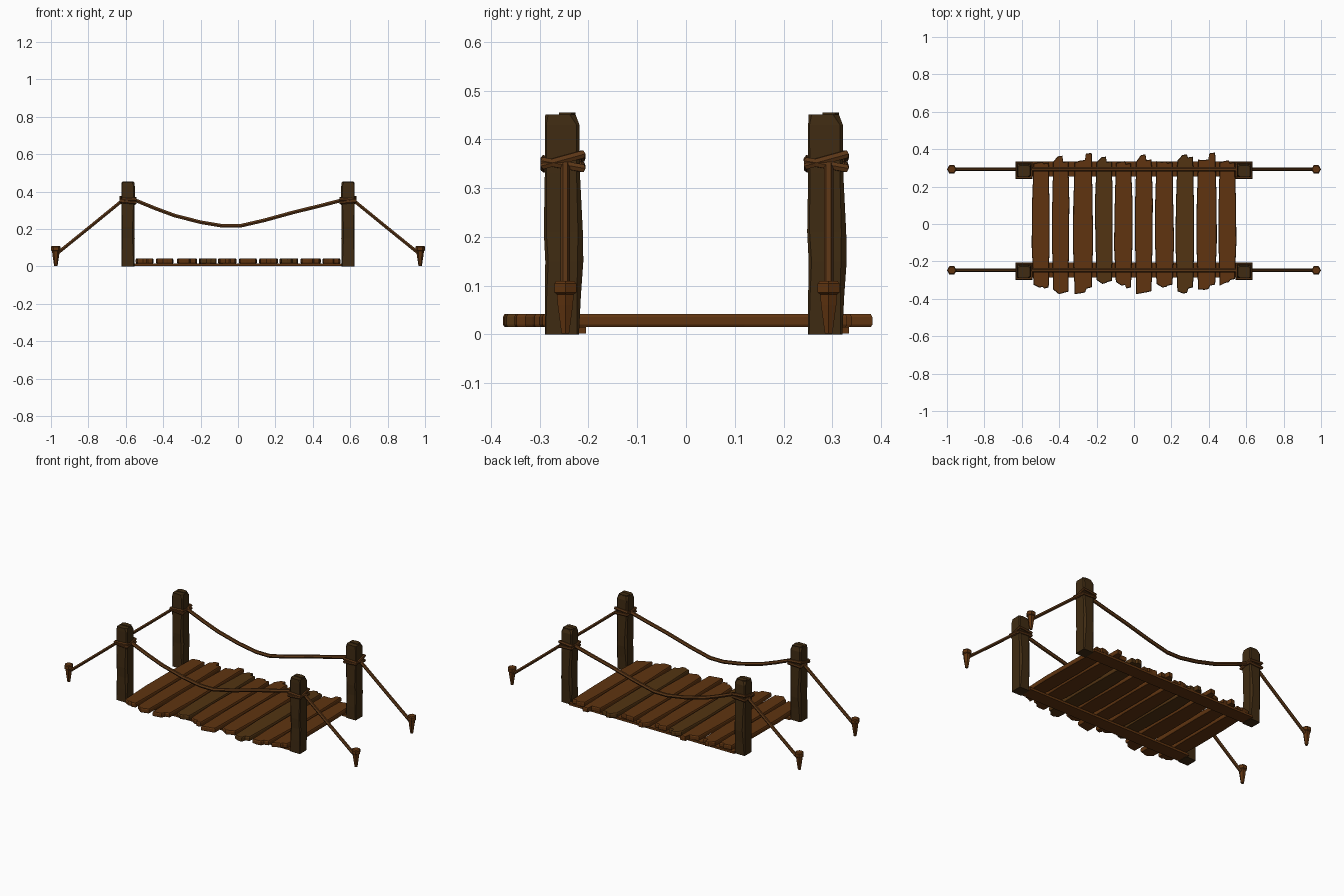
import bpy, bmesh, random
from math import cos, sin, pi

if "Cube" in bpy.data.objects:
    bpy.data.objects.remove(bpy.data.objects["Cube"])

random.seed(4)


def material(name, rgb):
    m = bpy.data.materials.new(name)
    m.diffuse_color = (*rgb, 1)
    m.use_nodes = True
    m.node_tree.nodes["Principled BSDF"].inputs["Base Color"].default_value = m.diffuse_color
    return m


WOOD = material("plank_wood", (0.115, 0.034, 0.005))
OLIVE = material("aged_plank_wood", (0.085, 0.034, 0.006))
DARK = material("post_wood", (0.05, 0.024, 0.006))
ROPE = material("rope", (0.105, 0.037, 0.008))


def loft(name, rings, mat):
    """Skin equal-length rings of points and cap both ends."""
    bm = bmesh.new()
    vs = [[bm.verts.new(p) for p in r] for r in rings]
    n = len(rings[0])
    for a, b in zip(vs, vs[1:]):
        for i in range(n):
            j = (i + 1) % n
            bm.faces.new((a[i], a[j], b[j], b[i]))
    bm.faces.new(vs[0][::-1])
    bm.faces.new(vs[-1])
    bmesh.ops.recalc_face_normals(bm, faces=bm.faces[:])
    me = bpy.data.meshes.new(name)
    bm.to_mesh(me)
    bm.free()
    me.materials.append(mat)
    ob = bpy.data.objects.new(name, me)
    bpy.context.collection.objects.link(ob)
    return ob


def rope(name, pts, radius, closed=False):
    """Faceted six-sided rope along a polyline."""
    cu = bpy.data.curves.new(name, 'CURVE')
    cu.dimensions = '3D'
    cu.bevel_depth, cu.bevel_resolution = radius, 1
    cu.use_fill_caps = True
    sp = cu.splines.new('POLY')
    sp.points.add(len(pts) - 1)
    for p, co in zip(sp.points, pts):
        p.co = (*co, 1)
    sp.use_cyclic_u = closed
    sp.use_smooth = False
    cu.materials.append(ROPE)
    bpy.context.collection.objects.link(bpy.data.objects.new(name, cu))


# Deck planks: x start, x end, back edge (3 y values), front edge (3 y values)
planks = [
    (-.545, -.450, .330, .332, .328, -.325, -.340, -.345),
    (-.440, -.345, .340, .365, .335, -.350, -.375, -.368),
    (-.325, -.220, .335, .342, .380, -.375, -.370, -.345),
    (-.208, -.112, .335, .360, .335, -.300, -.320, -.310),
    (-.105, -.010, .332, .336, .325, -.310, -.330, -.345),
    (.004, .100, .340, .372, .345, -.375, -.370, -.365),
    (.112, .212, .342, .335, .330, -.320, -.340, -.330),
    (.224, .322, .345, .372, .360, -.360, -.372, -.345),
    (.335, .440, .350, .345, .382, -.350, -.352, -.330),
    (.450, .545, .335, .340, .330, -.330, -.315, -.300),
]
for k, (x0, x1, a, b, c, d, e, f) in enumerate(planks):
    w = x1 - x0
    j = lambda: random.uniform(-.003, .003)
    outline = [(x0 + .008, d), (x0 + w * .4, e), (x0 + w * .6, e + .004), (x0 + w * .68, f), (x1 - .006, f + .006),
               (x1 + j(), -.1), (x1 + j(), .12),
               (x1 - .006, c), (x0 + w * .65, c - .004), (x0 + w * .6, b), (x0 + w * .35, b - .003),
               (x0 + .008, a - .006), (x0 + j(), .1), (x0 + j(), -.12)]
    cx = (x0 + x1) / 2

    def ring(z, inset):
        return [(cx + (x - cx) * (1 - inset / w * 2), y - inset * (1 if y > 0 else -1) * (abs(y) > .2), z)
                for x, y in outline]
    loft(f"plank_{k + 1}", [ring(.015, .003), ring(.020, 0), ring(.036, 0), ring(.042, .003)],
         OLIVE if k in (3, 7) else WOOD)

for side, yc in (("front", -.2525), ("back", .2875)):
    # Support beam below the planks
    y0, y1 = yc - .033, yc + .047
    loft(f"{side}_beam", [[(x, y0, .002), (x, y1, .002), (x, y1, .015), (x, y0, .015)] for x in (-.56, .56)], DARK
         if side == "none" else WOOD)

    # Sagging hand rope
    sag = [(-.60, .357), (-.54, .350), (-.44, .309), (-.34, .272), (-.20, .236), (-.08, .216), (.01, .216),
           (.14, .246), (.30, .290), (.44, .324), (.54, .350), (.60, .357)]
    rope(f"{side}_hand_rope", [(x, yc + .005, z) for x, z in sag], .011)

    for end, s in (("left", -1), ("right", 1)):
        px = s * .588
        tag = f"{side}_{end}"

        # Rough-hewn post with chipped corners: z, -y side, +y side, x half width, chamfer
        levels = [(0.0, -.037, .033, .034, .004), (.08, -.037, .037, .035, .008), (.15, -.036, .042, .036, .012),
                  (.21, -.039, .041, .034, .010), (.33, -.037, .035, .036, .007), (.43, -.037, .034, .036, .006),
                  (.451, -.036, .026, .033, .012)]
        rings = []
        for z, lo, hi, h, c in levels:
            rings.append([(px + s * x, yc + y, z) for x, y in
                          [(-h + c, lo), (h - c / 2, lo), (h, lo + c / 2), (h, hi - c), (h - c, hi),
                           (-h + c, hi), (-h, hi - c), (-h, lo + c)]])
        loft(f"{tag}_post", rings, DARK)
        # Raised splinter on the post top
        top = [(-.030, -.004), (.026, -.008), (.030, .018), (.008, .026), (-.026, .022)]
        loft(f"{tag}_post_top", [[(px + s * x, yc + y, z) for x, y in top] for z in (.44, .455)], DARK)

        # Two crossed rope wraps
        for n, (tilt, zc) in enumerate(((.011, .355), (-.007, .350))):
            h = .040
            rope(f"{tag}_wrap_{n + 1}",
                 [(px + x, yc + y, zc + tilt * y / h + s * tilt * .3 * x / h)
                  for x, y in ((-h, -h), (h, -h), (h, h), (-h, h))], .009, True)

        # Stay rope and ground stake
        yr = yc + .005
        rope(f"{tag}_stay_rope", [(s * .615, yr, .355), (s * .80, yr, .204), (s * .972, yr, .065)], .010)
        stake = [(.002, .009), (.06, .018), (.082, .020), (.086, .026), (.104, .026), (.110, .021)]
        loft(f"{tag}_stake",
             [[(s * .974 + r * cos(i * pi / 3), yr + r * sin(i * pi / 3), z) for i in range(6)] for z, r in stake],
             WOOD)
